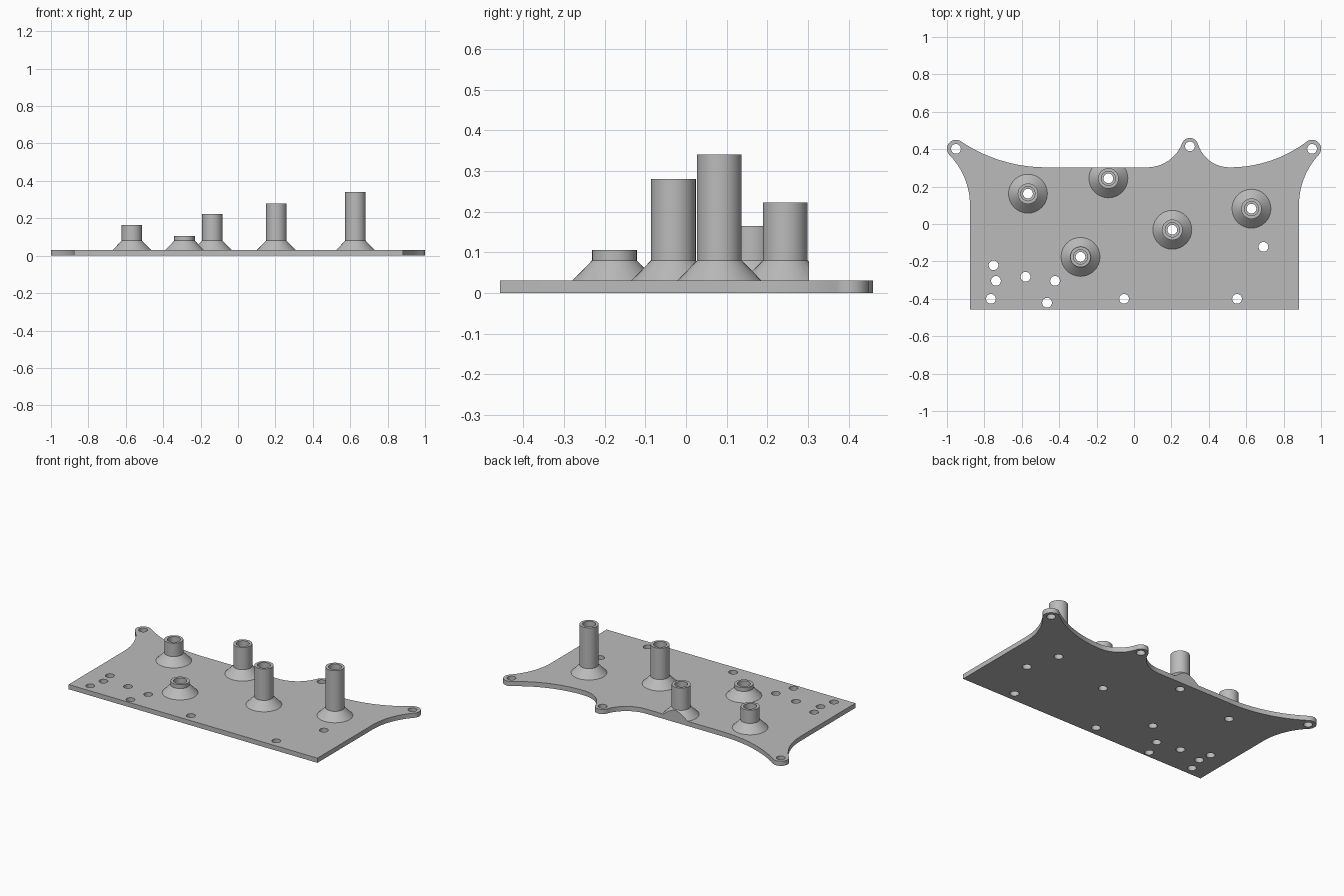
import bpy, bmesh, math
from mathutils import Vector

cube = bpy.data.objects.get("Cube")
if cube:
    bpy.data.objects.remove(cube, do_unlink=True)

THICK, BACK, HOLE = 0.03, 0.303, 0.026
LEFT, RIGHT, FRONT = -0.877, 0.882, -0.458

grey = bpy.data.materials.new("plain grey")
grey.diffuse_color = (0.5, 0.5, 0.5, 1)
grey.use_nodes = True
grey.node_tree.nodes["Principled BSDF"].inputs["Base Color"].default_value = (0.5, 0.5, 0.5, 1)


def finish(obj):
    bpy.ops.object.select_all(action='DESELECT')
    obj.select_set(True)
    bpy.context.view_layer.objects.active = obj
    if obj.type == 'CURVE':
        bpy.ops.object.convert(target='MESH')
        obj = bpy.context.object
        bm = bmesh.new()
        bm.from_mesh(obj.data)
        bmesh.ops.remove_doubles(bm, verts=bm.verts, dist=0.0001)
        bmesh.ops.recalc_face_normals(bm, faces=bm.faces)
        bm.to_mesh(obj.data)
        bm.free()
    obj.data.materials.clear()
    obj.data.materials.append(grey)
    bpy.ops.object.shade_smooth_by_angle(angle=math.radians(30))


def circle(c, r, a0=0, a1=360, n=32):
    """Points on an arc; both ends included."""
    return [(c[0] + r * math.cos(math.radians(a0 + (a1 - a0) * i / n)),
             c[1] + r * math.sin(math.radians(a0 + (a1 - a0) * i / n))) for i in range(n + 1)]


def sweep(start, end, upright=False, n=16):
    """Concave arc leaving start along x (or along y if upright)."""
    dx, dy = end[0] - start[0], end[1] - start[1]
    along, across = (dy, dx) if upright else (dx, dy)
    r = (dx * dx + dy * dy) / (2 * abs(across))
    top = math.asin(min(1, abs(along) / r))
    pts = []
    for i in range(n):
        t = top * i / n
        u = math.copysign(r * math.sin(t), along)
        v = math.copysign(r * (1 - math.cos(t)), across)
        pts.append((start[0] + (v if upright else u), start[1] + (u if upright else v)))
    return pts


# Plate outline, counter-clockwise, with three rounded ears
ears = [(0.952, 0.402), (0.299, 0.415), (-0.952, 0.402)]
right_ear = circle(ears[0], 0.048, -45, 123, 20)
mid_ear = circle(ears[1], 0.045, 20, 160, 20)
left_ear = circle(ears[2], 0.048, 57, 225, 20)
outline = [(LEFT, FRONT), (RIGHT, FRONT)]
outline += sweep((RIGHT, 0.1), right_ear[0], True) + right_ear
outline += sweep((0.513, BACK), right_ear[-1])[::-1]
outline += sweep((0.51, BACK), mid_ear[0])[1:] + mid_ear
outline += sweep((0.07, BACK), mid_ear[-1])[::-1]
outline += sweep((-0.47, BACK), left_ear[0]) + left_ear
outline += sweep((LEFT, 0.1), left_ear[-1], True)[::-1]

# Standoffs: x, y, top height
standoffs = [(-0.567, 0.162, 0.165), (-0.137, 0.244, 0.222), (0.205, -0.031, 0.28),
             (0.628, 0.082, 0.34), (-0.286, -0.176, 0.105)]
screw_holes = [(-0.751, -0.221), (-0.738, -0.304), (-0.58, -0.282), (-0.422, -0.304),
               (-0.765, -0.4), (-0.465, -0.421), (-0.053, -0.4), (0.551, -0.4), (0.692, -0.122)]

# Mounting plate: filled flat curve with holes
curve = bpy.data.curves.new("mounting_plate", 'CURVE')
curve.dimensions = '2D'
curve.fill_mode = 'BOTH'
curve.extrude = THICK / 2
loops = [outline] + [circle(c, HOLE)[:-1] for c in ears + screw_holes + [s[:2] for s in standoffs]]
for loop in loops:
    spline = curve.splines.new('POLY')
    spline.points.add(len(loop) - 1)
    for point, (x, y) in zip(spline.points, loop):
        point.co = (x, y, 0, 1)
    spline.use_cyclic_u = True
plate = bpy.data.objects.new("mounting_plate", curve)
plate.location.z = THICK / 2
bpy.context.collection.objects.link(plate)
finish(plate)


# Standoffs: flared foot, tube, stepped bore, trimmed at the plate's back edge
def standoff(name, x, y, h):
    floor = max(THICK, h - 0.075)
    profile = [(0.104, THICK), (0.055, 0.08), (0.055, h), (0.038, h), (0.038, floor),
               (HOLE, floor), (HOLE, THICK)]
    if floor == THICK:
        profile.pop()
    bm = bmesh.new()
    n = 32
    rings = [[bm.verts.new((x + px, y + py, z)) for px, py in circle((0, 0), r, n=n)[:-1]]
             for r, z in profile]
    for a, b in zip(rings, rings[1:] + rings[:1]):
        for i in range(n):
            j = (i + 1) % n
            bm.faces.new((a[i], a[j], b[j], b[i]))
    bmesh.ops.recalc_face_normals(bm, faces=bm.faces)
    cut = bmesh.ops.bisect_plane(bm, geom=bm.verts[:] + bm.edges[:] + bm.faces[:],
                                 plane_co=Vector((0, BACK, 0)), plane_no=Vector((0, 1, 0)),
                                 clear_outer=True)
    edges = [e for e in cut["geom_cut"] if isinstance(e, bmesh.types.BMEdge)]
    if edges:
        bmesh.ops.holes_fill(bm, edges=edges)
        bmesh.ops.recalc_face_normals(bm, faces=bm.faces)
    mesh = bpy.data.meshes.new(name)
    bm.to_mesh(mesh)
    bm.free()
    obj = bpy.data.objects.new(name, mesh)
    bpy.context.collection.objects.link(obj)
    finish(obj)


for k, spec in enumerate(standoffs):
    standoff(f"standoff_{k + 1}", *spec)
